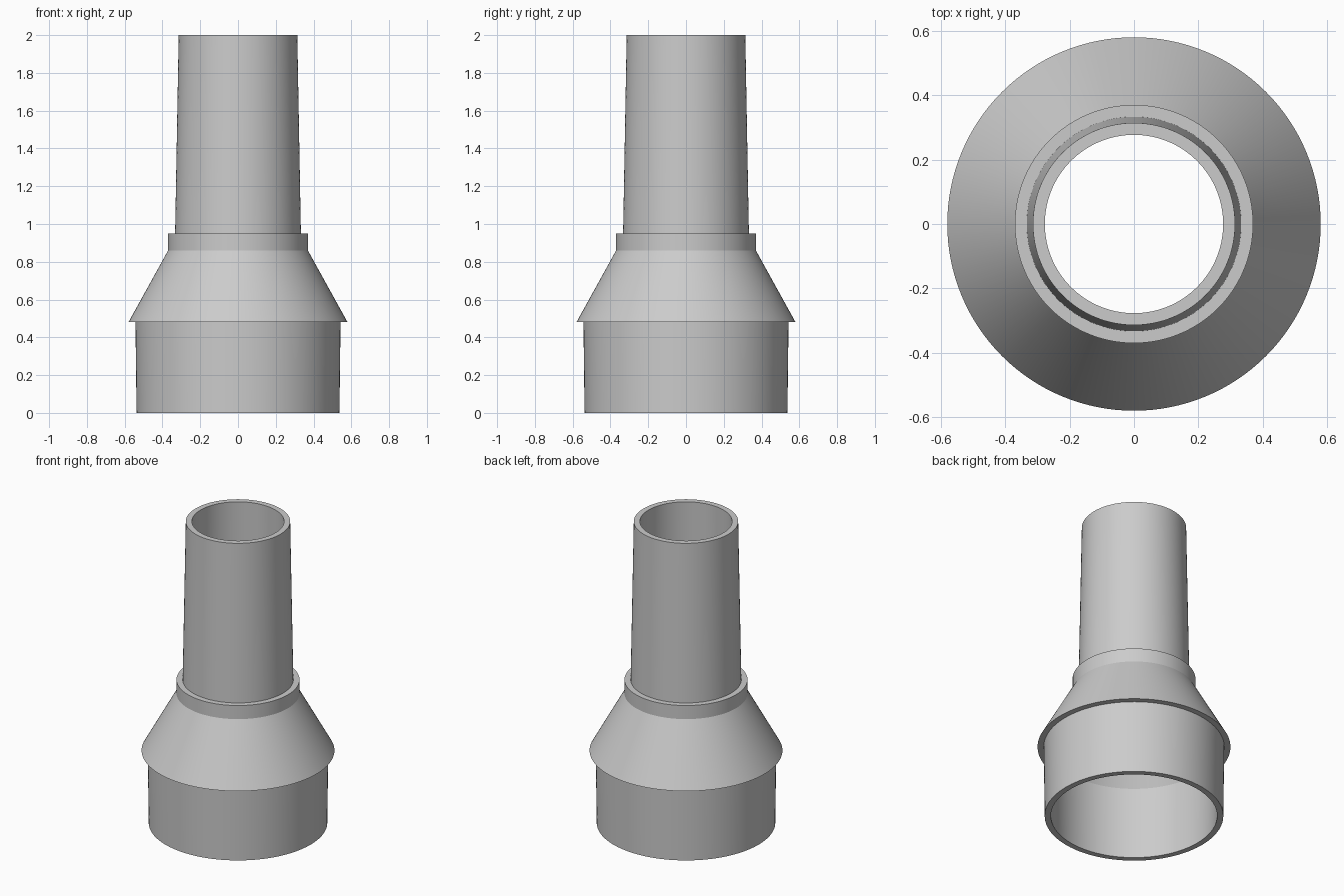
import bpy
import bmesh
from math import radians, tau
from mathutils import Matrix, Vector

SEGMENTS = 128

cube = bpy.data.objects.get("Cube")
if cube:
    bpy.data.objects.remove(cube, do_unlink=True)

# Single plain grey plastic
grey = bpy.data.materials.new("grey_plastic")
grey.use_nodes = True
colour = (0.6, 0.6, 0.6, 1)
grey.diffuse_color = colour
grey.node_tree.nodes["Principled BSDF"].inputs["Base Color"].default_value = colour


def lathe(name, profile):
    """Revolve an open (radius, z) profile around the z axis."""
    bm = bmesh.new()
    rings = []
    for radius, z in profile:
        ring = [bm.verts.new(Matrix.Rotation(tau * i / SEGMENTS, 3, "Z") @ Vector((radius, 0, z)))
                for i in range(SEGMENTS)]
        rings.append(ring)
    for a, b in zip(rings, rings[1:]):
        for i in range(SEGMENTS):
            j = (i + 1) % SEGMENTS
            bm.faces.new((a[i], a[j], b[j], b[i]))
    mesh = bpy.data.meshes.new(name)
    bm.to_mesh(mesh)
    bm.free()
    mesh.materials.append(grey)
    obj = bpy.data.objects.new(name, mesh)
    bpy.context.collection.objects.link(obj)
    bpy.ops.object.select_all(action="DESELECT")
    obj.select_set(True)
    bpy.context.view_layer.objects.active = obj
    bpy.ops.object.shade_smooth_by_angle(angle=radians(20))
    return obj


# Wide lower socket: inner wall, bottom rim, outer wall
lathe("lower_socket", [(0.505, 0.48), (0.5, 0), (0.537, 0), (0.543, 0.48)])

# Overhanging cone with a short collar and its flat ledge
lathe("cone_and_collar", [(0.543, 0.48), (0.58, 0.48), (0.37, 0.86),
                          (0.37, 0.95), (0.333, 0.95)])

# Sloped inside of the cone
lathe("cone_bore", [(0.297, 0.86), (0.505, 0.48)])

# Tapered upper pipe: outer wall, top rim, inner wall
lathe("upper_pipe", [(0.333, 0.95), (0.314, 2), (0.277, 2), (0.297, 0.86)])
